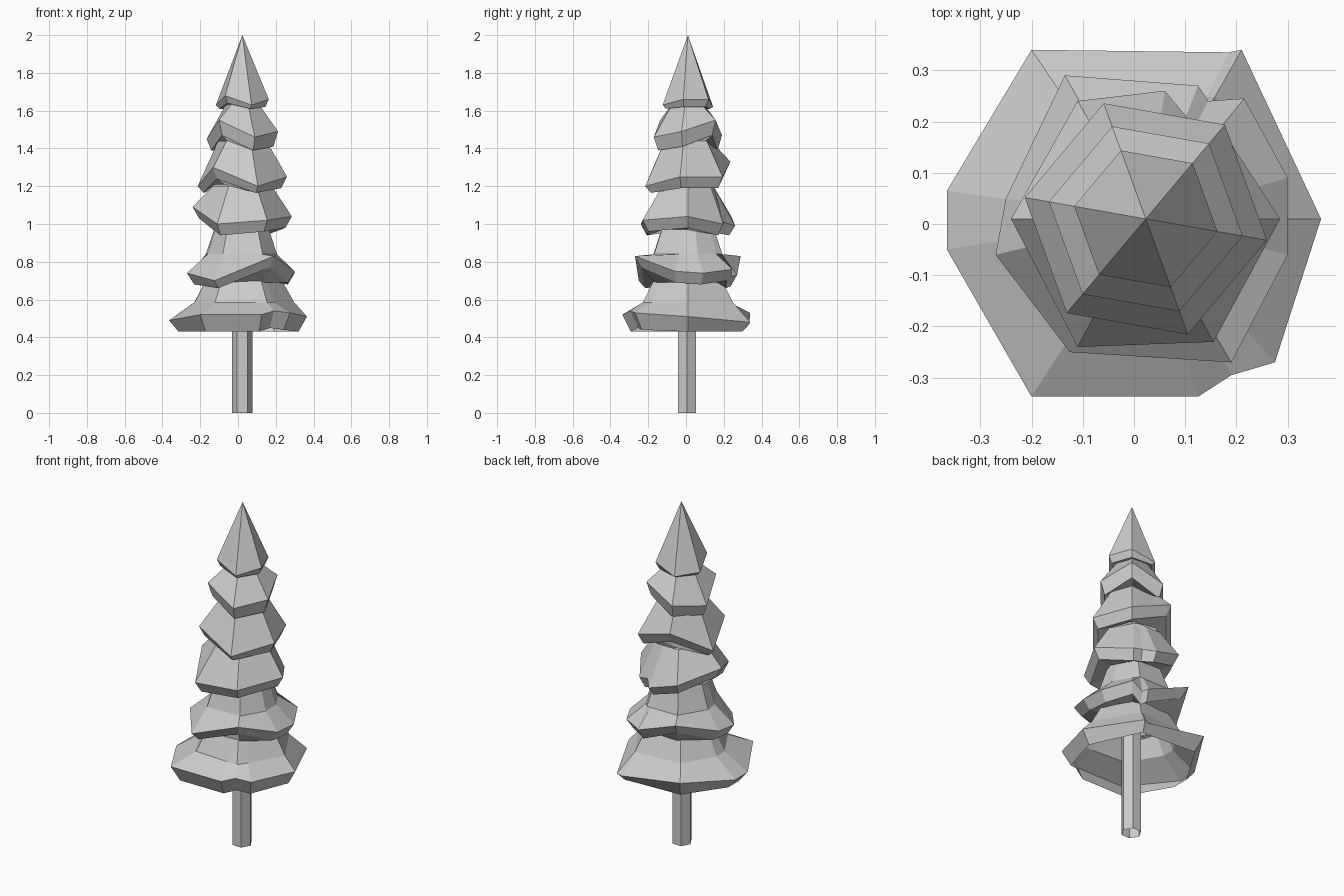
import bpy
import bmesh
from math import atan2, cos, pi, radians, sin

default_cube = bpy.data.objects.get("Cube")
if default_cube:
    bpy.data.objects.remove(default_cube, do_unlink=True)

AXIS_X, AXIS_Y = 0.023, 0.01

grey = bpy.data.materials.new("plain_grey")
grey.use_nodes = True
shade = (0.6, 0.6, 0.6, 1)
grey.diffuse_color = shade
grey.node_tree.nodes["Principled BSDF"].inputs["Base Color"].default_value = shade


def add_object(name, bm):
    mesh = bpy.data.meshes.new(name)
    bm.to_mesh(mesh)
    bm.free()
    mesh.materials.append(grey)
    obj = bpy.data.objects.new(name, mesh)
    bpy.context.collection.objects.link(obj)


def loft(bm, rings):
    """Skin a stack of equal-length rings, listed from the top down."""
    loops = [[bm.verts.new(point) for point in ring] for ring in rings]
    for upper, lower in zip(loops, loops[1:]):
        for i in range(len(upper)):
            j = (i + 1) % len(upper)
            bm.faces.new((lower[i], lower[j], upper[j], upper[i]))


def angle_of(point):
    return atan2(point[1] - AXIS_Y, point[0] - AXIS_X)


def hexagon_ring(rim, radius, z, turn):
    """Points on a regular hexagon, at the same angles as the rim points."""
    ring = []
    for point in rim:
        angle = angle_of(point)
        wedge = (angle - turn) % (pi / 3) - pi / 6
        reach = radius * cos(pi / 6) / cos(wedge)
        ring.append((AXIS_X + reach * cos(angle), AXIS_Y + reach * sin(angle), z))
    return ring


def shrink(rim, factor, drop, floor):
    """Lower edge of the rim: pulled in towards the axis and lowered."""
    return [(AXIS_X + (x - AXIS_X) * factor,
             AXIS_Y + (y - AXIS_Y) * factor,
             max(z - drop, floor)) for x, y, z in rim]


def turned_rim(radius, heights, turn):
    """Six-cornered rim with its own height at every corner."""
    corners = []
    for i, z in enumerate(heights):
        angle = turn + i * pi / 3
        corners.append((AXIS_X + radius * cos(angle),
                        AXIS_Y + radius * sin(angle), z))
    return corners


def branch_tier(name, rim, tops, under=None, drop=0.06, floor=0.0, turn=0.0):
    """One skirt of foliage: neck and shoulders, rim, lower edge, underside.

    tops and under hold (radius, height) pairs around the axis.
    A tier without under is a shell that is open below."""
    rim = sorted(rim, key=angle_of)
    rings = [hexagon_ring(rim, radius, z, turn) for radius, z in tops]
    rings += [rim, shrink(rim, 0.87, drop, floor)]
    if under:
        rings.append(hexagon_ring(rim, under[0], under[1], turn))
    bm = bmesh.new()
    loft(bm, rings)
    bmesh.ops.remove_doubles(bm, verts=bm.verts, dist=0.0005)
    add_object(name, bm)


# Trunk: a plain six-sided tube, open at both ends
bm = bmesh.new()
loft(bm, [[(AXIS_X + 0.055 * cos(i * pi / 3), 0.005 + 0.055 * sin(i * pi / 3), z)
           for i in range(6)] for z in (0.6, 0.0)])
add_object("trunk", bm)

# Three upper tiers: regular hexagons, slightly turned, with tilted rims
tilt = radians(-10)
branch_tier("tree_tip",
            turned_rim(0.142, (1.66, 1.66, 1.62, 1.63, 1.68, 1.63), tilt),
            tops=[(0, 2.0)], under=(0.075, 1.63), drop=0.04, floor=1.61, turn=tilt)
branch_tier("upper_branches",
            turned_rim(0.192, (1.49, 1.55, 1.47, 1.45, 1.55, 1.46), tilt),
            tops=[(0.085, 1.64)], under=(0.125, 1.44), drop=0.08, floor=1.39, turn=tilt)
branch_tier("high_middle_branches",
            turned_rim(0.24, (1.25, 1.25, 1.33, 1.2, 1.3, 1.2), tilt),
            tops=[(0.13, 1.44)], under=(0.15, 1.21), drop=0.06, floor=1.165, turn=tilt)

# Middle tier with a notch at the back
branch_tier("low_middle_branches",
            [(0.285, 0.01, 1.04), (0.165, 0.195, 1.0), (0.11, 0.2, 1.01),
             (0.06, 0.26, 0.99), (-0.11, 0.24, 1.04), (-0.24, 0.01, 1.09),
             (-0.11, -0.24, 1.0), (0.155, -0.23, 1.02)],
            tops=[(0.157, 1.2)], under=(0.155, 0.97), drop=0.06, floor=0.94)

# Broad lower tiers with a shoulder above an uneven rim
branch_tier("lower_branches",
            [(0.3, 0.09, 0.74), (0.215, 0.245, 0.76), (0.145, 0.24, 0.72),
             (0.125, 0.27, 0.73), (-0.135, 0.29, 0.83), (-0.25, 0.05, 0.74),
             (-0.27, -0.06, 0.74), (-0.125, -0.25, 0.7), (0.19, -0.27, 0.83),
             (0.3, -0.06, 0.75)],
            tops=[(0.155, 0.99), (0.21, 0.84)], under=(0.205, 0.69), drop=0.06, floor=0.66)
branch_tier("bottom_branches",
            [(0.365, 0.01, 0.51), (0.21, 0.34, 0.48), (0.185, 0.335, 0.47),
             (-0.2, 0.34, 0.53), (-0.365, 0.065, 0.49), (-0.365, -0.05, 0.49),
             (-0.2, -0.337, 0.52), (0.125, -0.337, 0.52), (0.19, -0.295, 0.54),
             (0.275, -0.27, 0.53)],
            tops=[(0.21, 0.7), (0.275, 0.585)], drop=0.09, floor=0.43)
